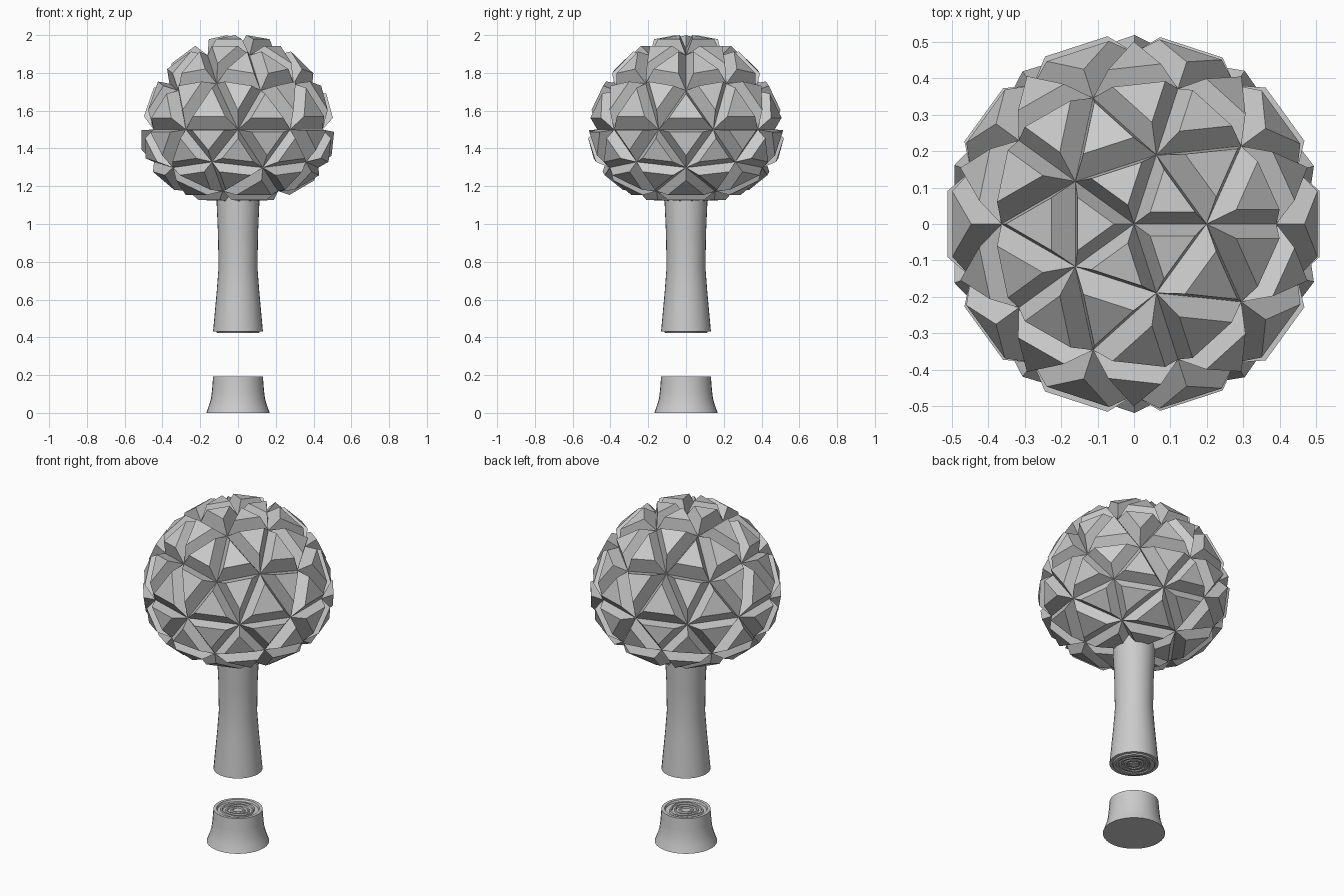
import bpy, bmesh, math
from mathutils import Vector

if "Cube" in bpy.data.objects:
    bpy.data.objects.remove(bpy.data.objects["Cube"])

SIDES = 32


def finish(name, bm, smooth):
    bmesh.ops.recalc_face_normals(bm, faces=bm.faces[:])
    me = bpy.data.meshes.new(name)
    bm.to_mesh(me)
    bm.free()
    ob = bpy.data.objects.new(name, me)
    bpy.context.collection.objects.link(ob)
    if smooth:
        bpy.ops.object.select_all(action='DESELECT')
        bpy.context.view_layer.objects.active = ob
        ob.select_set(True)
        bpy.ops.object.shade_smooth_by_angle(angle=math.radians(30))
    return ob


def lathe(name, profile):
    """Revolve (radius, height, wobble) points about z and cap both ends."""
    bm = bmesh.new()
    rings = []
    for r, z, wob in profile:
        ring = []
        for i in range(SIDES):
            a = 2 * math.pi * i / SIDES
            rr = r * (1 + wob * math.sin(3 * a + 40 * r))
            ring.append(bm.verts.new((rr * math.cos(a), rr * math.sin(a), z)))
        rings.append(ring)
    for lo, hi in zip(rings, rings[1:]):
        for i in range(SIDES):
            j = (i + 1) % SIDES
            bm.faces.new((lo[i], lo[j], hi[j], hi[i]))
    bm.faces.new(rings[0])
    bm.faces.new(rings[-1])
    return finish(name, bm, True)


def growth_rings(z_rim, z_low, z_high):
    """Concentric ridges on a cut face, from the rim inwards."""
    pts = [(0.115, z_rim, 0), (0.111, z_low, 0)]
    for r in (0.092, 0.066, 0.040):
        pts += [(r, z_low, 0.05), (r - 0.003, z_high, 0.05),
                (r - 0.011, z_high, 0.05), (r - 0.014, z_low, 0.05)]
    return pts


# stump with a sunken ringed cut
lathe("stump", [(0.168, 0, 0), (0.155, 0.035, 0), (0.143, 0.075, 0),
                (0.137, 0.125, 0), (0.132, 0.192, 0)]
      + growth_rings(0.192, 0.180, 0.187))

# upper trunk, matching ringed cut underneath
lathe("trunk", growth_rings(0.43, 0.423, 0.428)[::-1]
      + [(0.132, 0.43, 0), (0.123, 0.53, 0), (0.112, 0.65, 0), (0.103, 0.77, 0),
         (0.106, 0.95, 0), (0.114, 1.13, 0), (0.116, 1.19, 0)])

# leafy crown: egg-shaped icosphere with every face raised into a faceted leaf clump
MID = 1.5
bm = bmesh.new()
bmesh.ops.create_icosphere(bm, subdivisions=2, radius=1)
for v in bm.verts:
    x, y, z = v.co
    if z > 0.01:
        w, h = 0.47 - 0.04 * z - 0.08 * z * z, min(0.475 * z, 0.44)
    else:
        w, h = 0.47 + 0.03 * min(1, -z * 2), max(0.385 * z, -0.34)
    v.co = (x * w, y * w, h)
bm.normal_update()
caps = bmesh.ops.extrude_discrete_faces(bm, faces=bm.faces[:])["faces"]
for f in caps:
    n = f.normal.copy()
    c = f.calc_center_median()
    if n.dot(c) < 0:
        n.negate()
    for v in f.verts:
        v.co = c + (v.co - c) * 0.62 + n * 0.065 + Vector((0, 0, 0.02))
top = max(v.co.z for v in bm.verts)
bottom = min(v.co.z for v in bm.verts)
for v in bm.verts:
    v.co.z = MID + v.co.z * (0.5 / top if v.co.z > 0 else -0.38 / bottom)

# keep the raised clumps attached to the crown's base points
bmesh.ops.remove_doubles(bm, verts=bm.verts[:], dist=0.0005)
finish("crown", bm, False)
